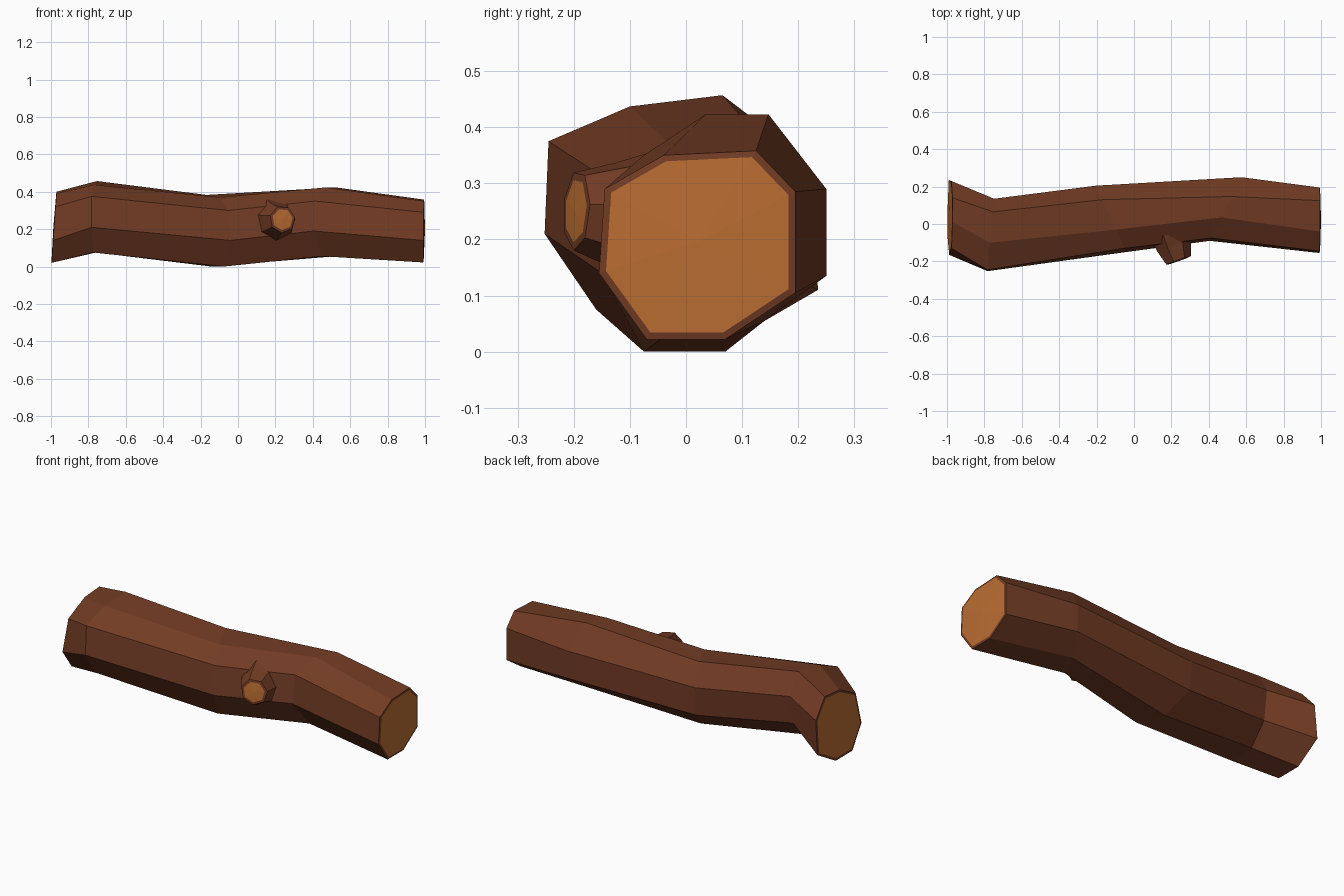
import bpy, bmesh, math
from mathutils import Vector

if "Cube" in bpy.data.objects:
    bpy.data.objects.remove(bpy.data.objects["Cube"])


def material(name, rgb):
    m = bpy.data.materials.new(name)
    m.diffuse_color = (*rgb, 1)
    m.use_nodes = True
    m.node_tree.nodes["Principled BSDF"].inputs["Base Color"].default_value = m.diffuse_color
    return m


BARK = material("brown bark", (0.17, 0.045, 0.018))
WOOD = material("cut wood", (0.50, 0.155, 0.032))


def loft(name, rings, caps):
    """Skin rings of points; caps = (ring index, inset fraction, bulge vector)."""
    bm = bmesh.new()
    loops = [[bm.verts.new(p) for p in ring] for ring in rings]
    n = len(loops[0])

    def bridge(a, b):
        for i in range(n):
            j = (i + 1) % n
            bm.faces.new((a[i], a[j], b[j], b[i]))

    for a, b in zip(loops, loops[1:]):
        bridge(a, b)
    for index, inset, bulge in caps:
        rim = loops[index]
        mid = sum((v.co for v in rim), Vector()) / n
        inner = [bm.verts.new(v.co.lerp(mid, inset) + Vector(bulge) * 0.3) for v in rim]
        bridge(rim, inner)                      # bark lip round the cut
        centre = bm.verts.new(mid + Vector(bulge))
        for i in range(n):                      # cut wood fan
            f = bm.faces.new((inner[i], inner[(i + 1) % n], centre))
            f.material_index = 1
    bmesh.ops.recalc_face_normals(bm, faces=bm.faces)
    me = bpy.data.meshes.new(name)
    bm.to_mesh(me)
    bm.free()
    me.materials.append(BARK)
    me.materials.append(WOOD)
    ob = bpy.data.objects.new(name, me)
    bpy.context.collection.objects.link(ob)
    return ob


# Log sections: x, lean of x along y, lean of x along z, eight (y, z) points
# going top front, top back, back, bottom, front
SECTIONS = [
    (-0.998, 0.0, 0.07, [(0.01, .39), (.14, .40), (.23, .30), (.235, .11),
                         (.08, .02), (-.07, .02), (-.165, .14), (-.13, .32)]),
    (-0.76, 0.09, 0.0, [(-.10, .437), (.065, .457), (.135, .34), (.11, .18),
                        (0, .075), (-.16, .075), (-.252, .21), (-.245, .375)]),
    (-0.11, -0.45, 0.0, [(-.03, .37), (.13, .383), (.205, .27), (.195, .11),
                         (.07, 0), (-.075, 0), (-.15, .14), (-.13, .30)]),
    (0.45, 0.5, 0.0, [(.035, .423), (.147, .423), (.25, .29), (.25, .135),
                      (.14, .055), (0, .055), (-.09, .19), (-.075, .35)]),
    (0.99, 0.0, 0.01, [(-.04, .35), (.125, .358), (.195, .285), (.195, .105),
                       (.07, .022), (-.07, .022), (-.155, .14), (-.145, .29)]),
]
rings = [[(x + ky * y + kz * z, y, z) for y, z in pts] for x, ky, kz, pts in SECTIONS]
loft("log", rings, [(0, 0.07, (-0.004, 0, 0)), (-1, 0.07, (0.008, 0, 0))])

# Sawn-off branch stub on the front
axis = Vector((0.33, -0.94, 0.05)).normalized()
side = axis.cross(Vector((0, 0, 1))).normalized()
up = side.cross(axis)


def circle(centre, r, n=7):
    return [Vector(centre) + r * (math.cos(a) * side + math.sin(a) * up)
            for a in (math.tau * i / n + 0.3 for i in range(n))]


loft("branch_stub",
     [circle((0.20, -0.05, 0.245), 0.12), circle((0.215, -0.12, 0.245), 0.098),
      circle((0.238, -0.195, 0.252), 0.072)],
     [(-1, 0.2, axis * 0.004)])
